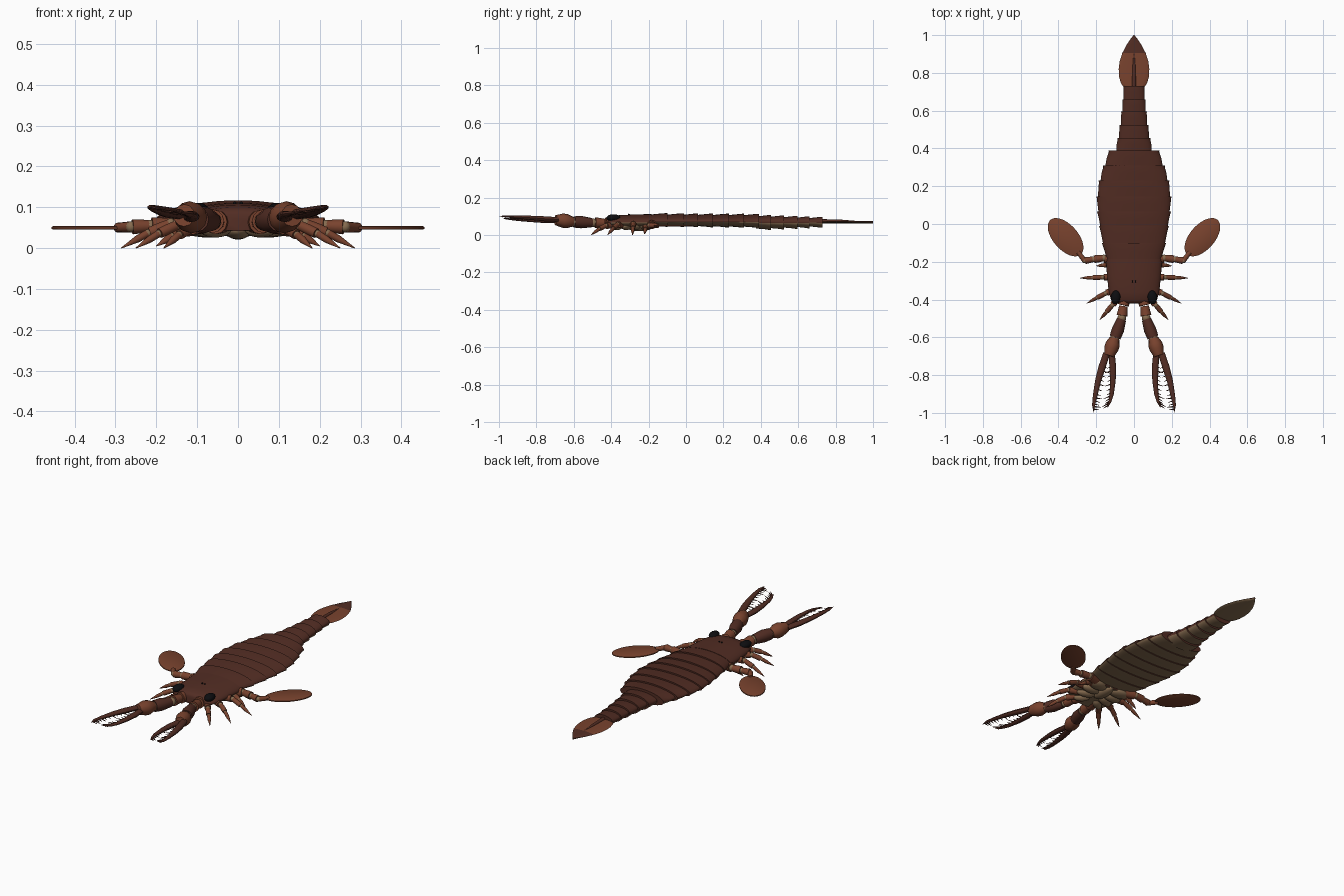
import bpy, bmesh, math
from mathutils import Vector, Matrix

cube = bpy.data.objects.get("Cube")
if cube:
    bpy.data.objects.remove(cube)


def material(name, rgb):
    m = bpy.data.materials.new(name)
    m.use_nodes = True
    m.diffuse_color = (*rgb, 1)
    bsdf = m.node_tree.nodes["Principled BSDF"]
    bsdf.inputs["Base Color"].default_value = (*rgb, 1)
    bsdf.inputs["Roughness"].default_value = 0.7
    return m


SHELL = material("dark shell brown", (0.085, 0.026, 0.017))
LIMB = material("limb rust brown", (0.19, 0.055, 0.027))
BELLY = material("belly tan", (0.24, 0.15, 0.08))
EYE = material("eye black", (0.004, 0.004, 0.005))


def finish(bm, name, mats, rule=None, mirror=False, angle=40):
    bmesh.ops.recalc_face_normals(bm, faces=bm.faces)
    if rule:
        for f in bm.faces:
            f.material_index = rule(f)
    me = bpy.data.meshes.new(name)
    bm.to_mesh(me)
    bm.free()
    ob = bpy.data.objects.new(name, me)
    bpy.context.collection.objects.link(ob)
    for m in mats:
        me.materials.append(m)
    bpy.ops.object.select_all(action="DESELECT")
    ob.select_set(True)
    bpy.context.view_layer.objects.active = ob
    bpy.ops.object.shade_smooth_by_angle(angle=math.radians(angle))
    if mirror:
        ob.modifiers.new("mirror", "MIRROR").use_mirror_merge = False
    return ob


def skin(bm, loops, mat=0):
    """Bridge equal-length loops of points and cap both ends."""
    rings = [[bm.verts.new(p) for p in loop] for loop in loops]
    n = len(rings[0])
    faces = [bm.faces.new((a[i], a[(i + 1) % n], b[(i + 1) % n], b[i]))
             for a, b in zip(rings, rings[1:]) for i in range(n)]
    faces += [bm.faces.new(rings[0]), bm.faces.new(rings[-1])]
    for f in faces:
        f.material_index = mat


def section(y, half, top, edge, low, n=40):
    """Domed body cross-section at y."""
    pts = []
    for i in range(n):
        t = 2 * math.pi * i / n
        c, s = math.cos(t), math.sin(t)
        z = edge + (top - edge if s > 0 else edge - low) * s
        pts.append((half * c, y, z))
    return pts


def tube(bm, pts, radii, mat=0, sides=12, flat=1.0):
    pts = [Vector(p) for p in pts]
    loops = []
    for i, p in enumerate(pts):
        d = (pts[min(i + 1, len(pts) - 1)] - pts[max(i - 1, 0)]).normalized()
        u = d.cross(Vector((0, 0, 1))).normalized()
        w = u.cross(d)
        loops.append([p + radii[i] * (u * math.cos(a) + w * flat * math.sin(a))
                      for a in (2 * math.pi * k / sides for k in range(sides))])
    skin(bm, loops, mat)


def ball(bm, centre, size, mat=0, turn=0):
    mtx = Matrix.Translation(centre) @ Matrix.Rotation(turn, 4, "Z") @ Matrix.Diagonal((*size, 1))
    made = bmesh.ops.create_uvsphere(bm, u_segments=20, v_segments=12, radius=1, matrix=mtx)
    for f in {f for v in made["verts"] for f in v.link_faces}:
        f.material_index = mat


def limb(bm, pts, radii):
    """Jointed leg: flared segments with tan joints, ending in a spike."""
    pts = [Vector(p) for p in pts]
    last = len(pts) - 2
    for i, (a, b) in enumerate(zip(pts, pts[1:])):
        r, e = radii[i], radii[i + 1]
        if i < last:
            tube(bm, [a, a.lerp(b, 0.5), a.lerp(b, 0.92)], [r * 0.8, (r + e) / 2, e * 1.15])
            ball(bm, b, (e * 0.85,) * 3, 1)
        else:
            tube(bm, [a, a.lerp(b, 0.4), b], [r * 0.85, r * 0.8, e])


def belly_rule(f):
    return 1 if f.normal.z < -0.25 else 0


# Carapace: rounded front shield
bm = bmesh.new()
shield = [(-0.42, 0.075, 0.082), (-0.415, 0.1, 0.092), (-0.4, 0.122, 0.1), (-0.36, 0.134, 0.106),
          (-0.28, 0.142, 0.11), (-0.185, 0.15, 0.112)]
skin(bm, [section(y, h, top, 0.066, 0.042) for y, h, top in shield])
finish(bm, "carapace", [SHELL, BELLY], belly_rule)

# Overlapping body rings, wide trunk then narrow tail
ends = [-0.1, -0.01, 0.065, 0.145, 0.23, 0.31, 0.39, 0.455, 0.525, 0.595, 0.66, 0.73]
halves = [0.17, 0.185, 0.196, 0.2, 0.188, 0.165, 0.135, 0.088, 0.077, 0.068, 0.062, 0.056]
start, prev = -0.19, 0.147
for i, (end, half) in enumerate(zip(ends, halves)):
    bm = bmesh.new()
    tail = i > 6
    top = 0.11 - 0.0025 * (i - 6) if tail else 0.117 - 0.0006 * i
    low = 0.027 + 0.003 * (i - 7) if tail else 0.044 - 0.001 * i
    front = min(prev, half * 1.2) * (0.9 if tail else 0.95)
    y0, mid = start - 0.015, (start + end) / 2
    edge = 0.07
    skin(bm, [section(y0, front, top - 0.009, edge, low + 0.008),
              section(mid, (front + half) / 2, top - 0.003, edge, low + 0.004),
              section(end - 0.008, half * 0.985, top, edge, low),
              section(end, half, top, edge, low)])
    finish(bm, "tail_ring" if tail else "trunk_ring", [SHELL, BELLY], belly_rule)
    start, prev = end, half

# Tail blade with a central keel
bm = bmesh.new()
blade = [(0.725, 0.055), (0.745, 0.069), (0.78, 0.079), (0.82, 0.081), (0.86, 0.076), (0.905, 0.062),
         (0.95, 0.038), (0.98, 0.018), (1.0, 0.002)]
skin(bm, [section(y, h, 0.076, 0.07, 0.063, 16) for y, h in blade])
finish(bm, "tail_blade", [LIMB, BELLY, SHELL],
       lambda f: 1 if f.normal.z < -0.25 else 2 if f.calc_center_median().y > 0.905 else 0)
bm = bmesh.new()
tube(bm, [(0, 0.725, 0.074), (0, 0.82, 0.074), (0, 0.93, 0.073)], [0.011, 0.009, 0.001])
finish(bm, "tail_keel", [SHELL])

# Eyes and small middle eyes
bm = bmesh.new()
ball(bm, (0.097, -0.388, 0.092), (0.025, 0.037, 0.019), turn=0.12)
ball(bm, (0.008, -0.305, 0.11), (0.004, 0.005, 0.004))
finish(bm, "eyes", [EYE], mirror=True)

# Mouth plates and leg bases below the head
bm = bmesh.new()
for x, y, sx, sy, turn in [(0.055, -0.37, 0.045, 0.022, -0.6), (0.065, -0.32, 0.052, 0.024, -0.3),
                           (0.072, -0.27, 0.056, 0.026, 0), (0.075, -0.212, 0.06, 0.035, 0.1)]:
    ball(bm, (x, y, 0.046), (sx, sy, 0.02), turn=turn)
finish(bm, "leg_bases", [BELLY], mirror=True)
bm = bmesh.new()
ball(bm, (0, -0.25, 0.043), (0.032, 0.07, 0.022))
finish(bm, "mouth_plate", [BELLY])

# Walking legs
bm = bmesh.new()
for base, knee, shin, tip in [
        ((0.07, -0.375, 0.052), (0.115, -0.43, 0.05), (0.145, -0.465, 0.032), (0.182, -0.508, 0)),
        ((0.08, -0.335, 0.052), (0.15, -0.367, 0.056), (0.195, -0.39, 0.035), (0.25, -0.42, 0)),
        ((0.09, -0.28, 0.052), (0.165, -0.282, 0.06), (0.22, -0.284, 0.037), (0.286, -0.286, 0)),
        ((0.09, -0.22, 0.048), (0.13, -0.215, 0.045), (0.16, -0.218, 0.03), (0.2, -0.222, 0.005))]:
    limb(bm, [base, knee, shin, tip], [0.018, 0.015, 0.011, 0.001])
finish(bm, "walking_legs", [LIMB, BELLY], mirror=True)

# Swimming legs with oval paddles
bm = bmesh.new()
limb(bm, [(0.09, -0.2, 0.055), (0.16, -0.18, 0.056), (0.215, -0.187, 0.054), (0.262, -0.194, 0.052),
          (0.295, -0.15, 0.05)], [0.028, 0.021, 0.018, 0.016, 0.012])
finish(bm, "swimming_legs", [LIMB, BELLY], mirror=True)
bm = bmesh.new()
axis, side, hub = Vector((0.66, 0.75, 0)), Vector((0.75, -0.66, 0)), Vector((0.362, -0.07, 0))
skin(bm, [[hub + Vector((0, 0, z)) + axis * (0.122 * k * math.cos(a)) + side * (0.066 * k * math.sin(a))
           for a in (2 * math.pi * j / 40 for j in range(40))]
          for z, k in ((0.045, 0.95), (0.047, 1), (0.052, 1), (0.054, 0.95))])
finish(bm, "paddles", [LIMB], mirror=True)

# Pincer arms
bm = bmesh.new()
arm = [(0.04, -0.36, 0.062), (0.056, -0.43, 0.064), (0.064, -0.497, 0.066), (0.1, -0.6, 0.07)]
tube(bm, arm[:2], [0.026, 0.03])
tube(bm, [(0.056, -0.435, 0.064), (0.063, -0.485, 0.066)], [0.023, 0.029])
ball(bm, arm[2], (0.023, 0.023, 0.023), 1)
tube(bm, [(0.066, -0.505, 0.066), (0.085, -0.56, 0.069), arm[3]], [0.025, 0.033, 0.03], 2)
ball(bm, arm[3], (0.024, 0.024, 0.024), 1)
tube(bm, [(0.103, -0.605, 0.071), (0.112, -0.635, 0.074), (0.12, -0.66, 0.077), (0.132, -0.697, 0.08)],
     [0.026, 0.038, 0.038, 0.027])
finish(bm, "pincer_arms", [LIMB, BELLY, SHELL], mirror=True)

# Pincer fingers with spiny inner edges
bm = bmesh.new()
outer = [Vector(p) for p in [(0.145, -0.685, 0.083), (0.17, -0.76, 0.087), (0.19, -0.83, 0.092),
                             (0.206, -0.91, 0.097), (0.214, -0.96, 0.1), (0.213, -0.998, 0.1)]]
inner = [Vector(p) for p in [(0.118, -0.685, 0.075), (0.112, -0.76, 0.077), (0.112, -0.83, 0.08),
                             (0.118, -0.9, 0.083), (0.127, -0.94, 0.085), (0.14, -0.972, 0.087)]]
tube(bm, outer, [0.018, 0.019, 0.016, 0.012, 0.008, 0.001], flat=0.7)
tube(bm, inner, [0.016, 0.018, 0.015, 0.011, 0.007, 0.001], flat=0.7)
for own, other in ((outer, inner), (inner, outer)):
    for k in range(12):
        seg, t = divmod(0.9 + k * 0.33, 1)
        i = int(seg)
        if i > 4:
            break
        root = own[i].lerp(own[i + 1], t)
        toward = (other[i].lerp(other[i + 1], t) - root).normalized()
        reach = 0.042 if k % 3 == 1 else 0.03
        tube(bm, [root, root + toward * reach + Vector((0, -0.012, 0))], [0.005, 0.0006], sides=6)
finish(bm, "pincer_fingers", [SHELL], mirror=True)
